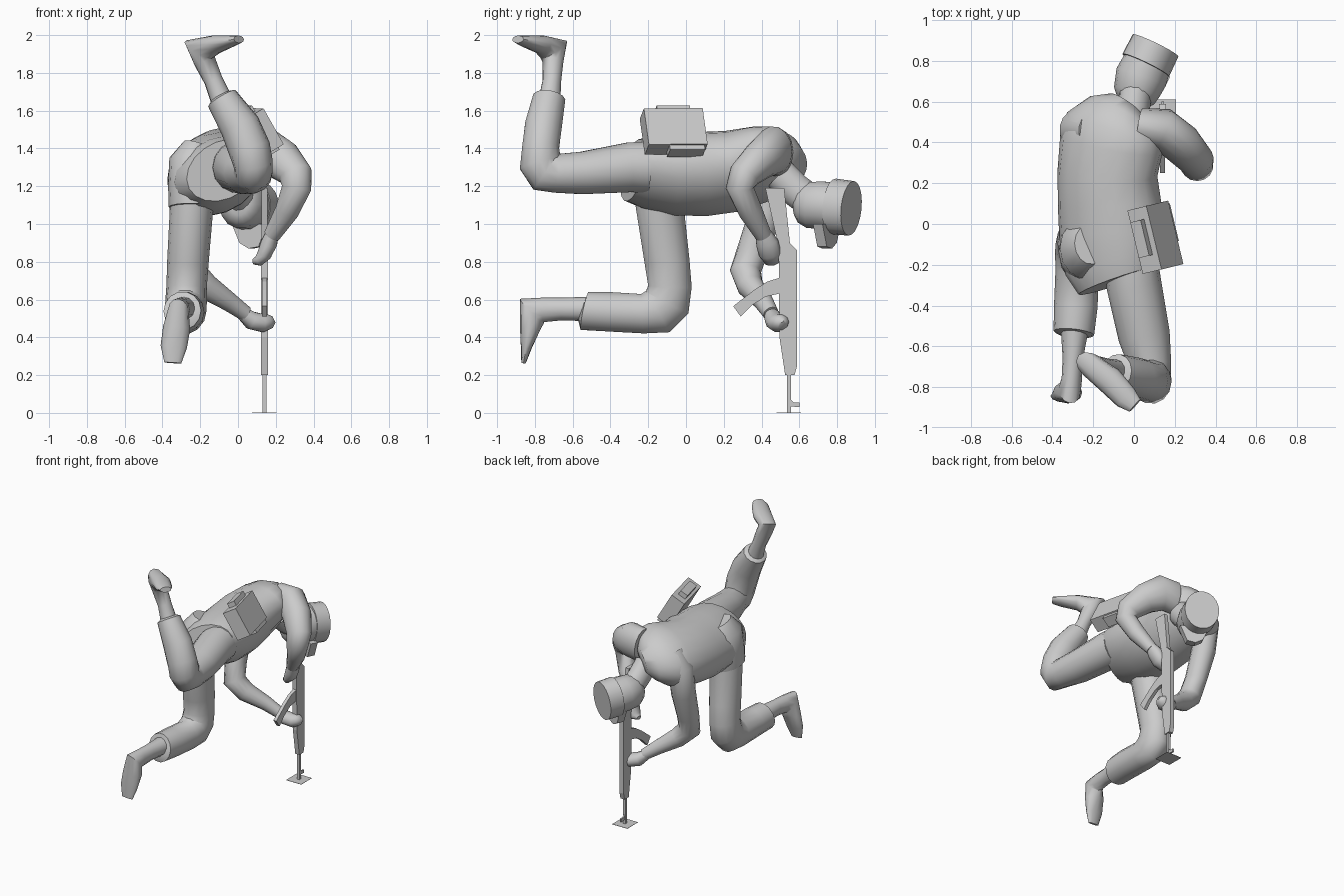
import bpy, bmesh, math
from mathutils import Vector as V

grey = bpy.data.materials.new("light grey")
grey.diffuse_color = (0.6, 0.6, 0.6, 1)


def finish(name, bm, smooth=0):
    bmesh.ops.recalc_face_normals(bm, faces=bm.faces)
    me = bpy.data.meshes.new(name)
    bm.to_mesh(me)
    bm.free()
    me.materials.append(grey)
    ob = bpy.data.objects.new(name, me)
    bpy.context.collection.objects.link(ob)
    if smooth:
        bpy.ops.object.select_all(action='DESELECT')
        ob.select_set(True)
        bpy.context.view_layer.objects.active = ob
        bpy.ops.object.shade_smooth_by_angle(angle=math.radians(smooth))
    return ob


def tube(name, rings, ref=(1, 0, 0), sides=14, smooth=50):
    """Loft elliptical rings (x, y, z, radius along ref, other radius)."""
    bm = bmesh.new()
    c = [V(r[:3]) for r in rings]
    loops = []
    for i, r in enumerate(rings):
        t = V((0, 0, 0))
        if i > 0:
            t += (c[i] - c[i - 1]).normalized()
        if i < len(c) - 1:
            t += (c[i + 1] - c[i]).normalized()
        t.normalize()
        a = V(ref)
        a = (a - t * a.dot(t)).normalized()
        b = t.cross(a)
        loops.append([bm.verts.new(c[i] + a * r[3] * math.cos(k * math.tau / sides)
                                   + b * r[4] * math.sin(k * math.tau / sides))
                      for k in range(sides)])
    for p, q in zip(loops, loops[1:]):
        for k in range(sides):
            n = (k + 1) % sides
            bm.faces.new((p[k], p[n], q[n], q[k]))
    bm.faces.new(loops[0])
    bm.faces.new(loops[-1])
    return finish(name, bm, smooth)


def prism(name, pts, depth):
    """Polygon extruded by a depth vector."""
    bm = bmesh.new()
    d = V(depth)
    lo = [bm.verts.new(V(p) - d / 2) for p in pts]
    hi = [bm.verts.new(V(p) + d / 2) for p in pts]
    bm.faces.new(lo)
    bm.faces.new(hi)
    for i in range(len(pts)):
        j = (i + 1) % len(pts)
        bm.faces.new((lo[i], lo[j], hi[j], hi[i]))
    return finish(name, bm)


# jacket body, rolled so the right side sits higher
tube("jacket", [(-.08, -.28, 1.285, .215, .15), (-.105, -.2, 1.275, .25, .175),
                (-.115, -.05, 1.26, .265, .2), (-.12, .1, 1.265, .265, .21),
                (-.13, .25, 1.28, .255, .205), (-.11, .4, 1.32, .27, .18),
                (-.1, .48, 1.335, .255, .16), (-.07, .55, 1.335, .18, .12),
                (-.04, .59, 1.325, .1, .07)], ref=(.88, 0, .47), sides=18)

# jacket tail hanging over the left thigh
tube("jacket_tail", [(-.215, -.1, 1.41, .08, .1), (-.24, -.12, 1.33, .125, .15),
                     (-.245, -.135, 1.2, .125, .155), (-.245, -.15, 1.09, .122, .15)])

# trousers
tube("left_trouser", [(-.22, -.13, 1.27, .12, .13), (-.245, -.14, 1.1, .115, .13),
                      (-.265, -.1, .8, .11, .122), (-.272, -.085, .67, .107, .118),
                      (-.275, -.1, .585, .11, .13), (-.277, -.145, .54, .11, .13),
                      (-.28, -.23, .525, .105, .107), (-.285, -.4, .535, .107, .107),
                      (-.295, -.535, .54, .1, .105), (-.297, -.548, .545, .055, .06)])
tube("right_trouser", [(-.01, -.2, 1.3, .13, .14), (0, -.3, 1.3, .135, .135),
                       (.05, -.55, 1.27, .127, .115), (.078, -.69, 1.268, .105, .105),
                       (.082, -.745, 1.275, .1, .115), (.08, -.77, 1.32, .105, .115),
                       (.06, -.77, 1.4, .112, .1), (.01, -.755, 1.52, .107, .1),
                       (-.085, -.725, 1.665, .085, .088),
                       (-.092, -.723, 1.678, .055, .055)])

# boots
tube("left_boot", [(-.29, -.5, .55, .07, .065), (-.3, -.66, .55, .05, .06),
                   (-.305, -.76, .545, .05, .065), (-.315, -.815, .54, .055, .09),
                   (-.325, -.825, .45, .072, .055), (-.34, -.845, .35, .07, .03),
                   (-.345, -.86, .265, .045, .012)], sides=12)
tube("right_boot", [(-.08, -.725, 1.64, .06, .06), (-.13, -.71, 1.76, .05, .05),
                    (-.175, -.705, 1.86, .055, .06), (-.205, -.7, 1.925, .06, .1),
                    (-.12, -.765, 1.95, .068, .05), (-.04, -.85, 1.968, .06, .03),
                    (.005, -.89, 1.978, .04, .02)], ref=(.65, .75, 0), sides=12)

# arms and hands
tube("left_sleeve", [(-.2, .46, 1.37, .09, .09), (-.28, .46, 1.27, .1, .09),
                     (-.28, .43, 1.08, .09, .085), (-.27, .36, .88, .083, .075),
                     (-.25, .315, .75, .083, .08), (-.17, .34, .67, .07, .07),
                     (-.05, .41, .59, .052, .052), (.04, .45, .525, .042, .042)],
     ref=(0, 1, 0))
tube("left_hand", [(.02, .445, .53, .035, .035), (.07, .47, .49, .055, .05),
                   (.13, .49, .475, .06, .05), (.17, .5, .485, .045, .04),
                   (.19, .5, .495, .02, .02)], ref=(0, 1, 0), sides=10)
tube("right_sleeve", [(.03, .48, 1.38, .09, .13), (.14, .465, 1.39, .105, .13),
                      (.23, .395, 1.34, .1, .11), (.305, .31, 1.26, .085, .09),
                      (.31, .285, 1.19, .075, .08), (.26, .34, 1.07, .065, .065),
                      (.18, .41, .94, .045, .045)], ref=(0, 1, 0))
tube("right_hand", [(.185, .405, .96, .04, .035), (.165, .43, .9, .06, .045),
                    (.14, .445, .84, .06, .04), (.11, .455, .805, .045, .03),
                    (.08, .46, .8, .02, .015)], ref=(0, 1, 0), sides=10)

# head, cap and visor
tube("neck", [(-.01, .5, 1.26, .08, .09), (0, .58, 1.18, .08, .09),
              (.01, .66, 1.12, .08, .09)])
tube("head", [(.005, .575, 1.105, .05, .06), (.01, .6, 1.105, .09, .1),
              (.015, .65, 1.1, .115, .125), (.035, .72, 1.1, .128, .128),
              (.07, .8, 1.09, .118, .13)])
tube("cap", [(.058, .778, 1.093, .127, .148), (.105, .875, 1.083, .125, .145)],
     sides=20, smooth=40)
side, mid = V((.88, -.46, 0)), V((.068, .748, 0))
prism("visor", [mid + side * s + V((0, 0, z)) for s, z in
                ((-.1, 1.0), (-.055, .9), (0, .87), (.06, .88), (.11, 1.0))],
      (.025, .05, 0))


# rifle parts share one thin side-on profile helper
def gun(name, yz, width):
    return prism(name, [(.14, y, z) for y, z in yz], (width, 0, 0))


gun("barrel", [(.535, 0), (.555, 0), (.555, .22), (.535, .22)], .02)
gun("front_sight", [(.55, .035), (.6, .03), (.6, .055), (.57, .055), (.55, .075)], .012)
gun("receiver", [(.525, .2), (.575, .2), (.588, .25), (.588, .86), (.54, .91),
                 (.49, .91), (.495, .4)], .035)
gun("stock", [(.49, .88), (.55, .9), (.52, 1.19), (.42, 1.19)], .03)
gun("magazine", [(.51, .72), (.43, .695), (.36, .65), (.25, .565), (.29, .51),
                 (.35, .57), (.42, .615), (.51, .635)], .025)

# thin square plate under the muzzle
prism("ground_plate", [(.075, .48, .001), (.205, .48, .001), (.205, .61, .001),
                       (.075, .61, .001)], (0, 0, .002))

# hip pouch with a pocket above and below
n = V((.84, .2, .5)).normalized()
u = V((.24, -.97, 0))
u = (u - n * u.dot(n)).normalized()
v = u.cross(n)
if v.z > 0:
    v = -v
c0 = V((.105, -.065, 1.49))


def pouch(name, off, hu, hv, hn):
    c = c0 + u * off[0] + v * off[1] + n * off[2]
    prism(name, [c + u * a * hu + v * b * hv for a, b in
                 ((-1, -1), (1, -1), (1, 1), (-1, 1))], n * hn * 2)


pouch("pouch", (0, 0, 0), .16, .11, .055)
pouch("pouch_top_pocket", (-.01, -.125, -.005), .09, .02, .03)
pouch("pouch_lower_pocket", (-.05, .115, .005), .095, .022, .04)
